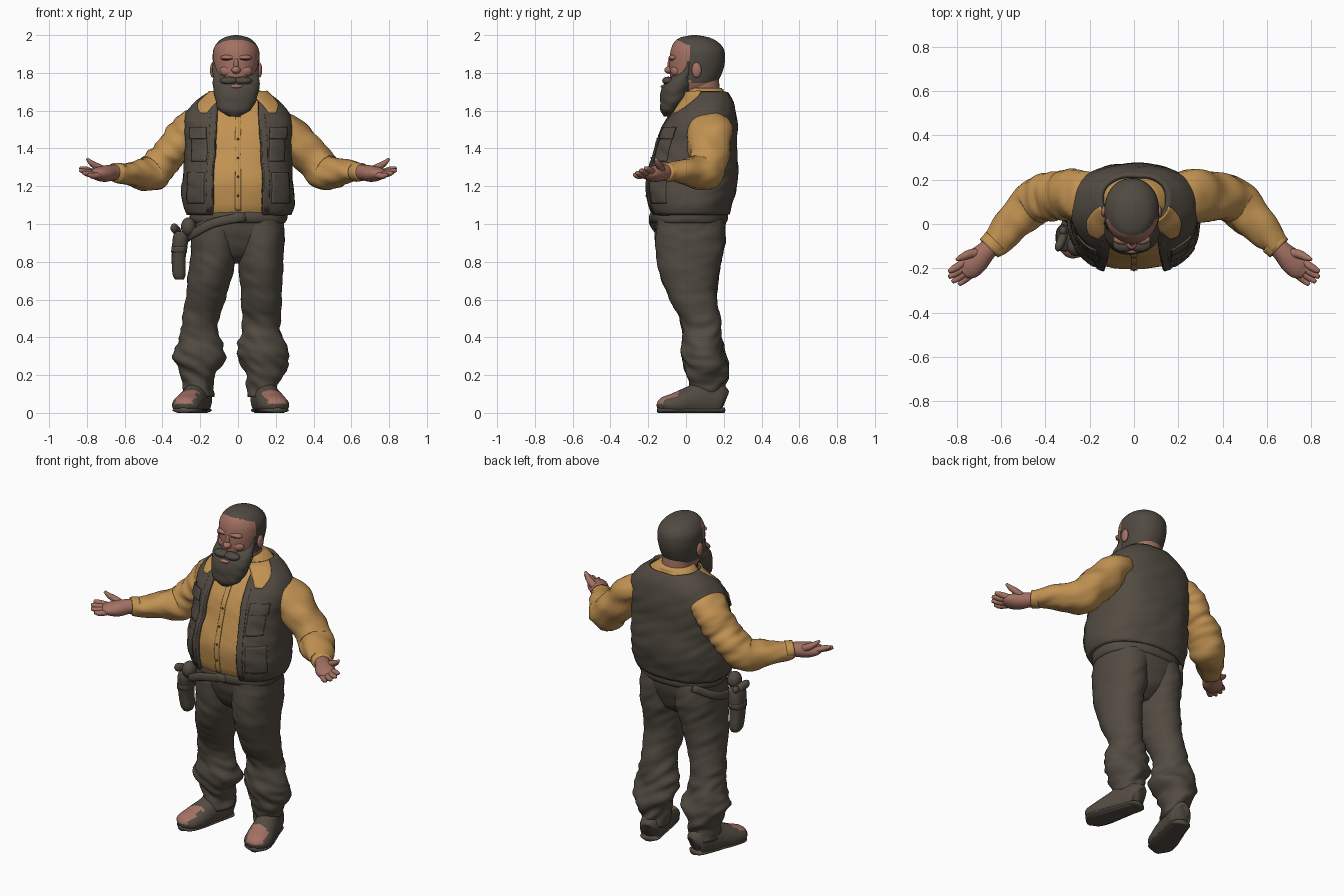
import bpy, bmesh, math
from mathutils import Vector, noise

cube = bpy.data.objects.get("Cube")
if cube:
    bpy.data.objects.remove(cube)


def material(name, rgb):
    m = bpy.data.materials.new(name)
    m.use_nodes = True
    m.diffuse_color = (*rgb, 1)
    m.node_tree.nodes["Principled BSDF"].inputs["Base Color"].default_value = (*rgb, 1)
    return m


DARK = material("dark brown cloth", (.085, .071, .054))
HAIR = material("dark hair", (.08, .068, .053))
SHIRT = material("ochre shirt", (.54, .29, .085))
SKIN = material("skin", (.37, .165, .125))
TAU = 2 * math.pi


def at(rows, k):
    """Smooth value of a keyed table at key k."""
    i = 0
    while i < len(rows) - 2 and rows[i + 1][0] < k:
        i += 1
    a, b, p, n = rows[i], rows[i + 1], rows[max(i - 1, 0)], rows[min(i + 2, len(rows) - 1)]
    h = b[0] - a[0]
    t = (k - a[0]) / h
    out = []
    for j in range(1, len(a)):
        m0 = (b[j] - p[j]) / (b[0] - p[0]) * h
        m1 = (n[j] - a[j]) / (n[0] - a[0]) * h
        d = b[j] - a[j]
        out.append(a[j] + t * (m0 + t * (3 * d - 2 * m0 - m1 + t * (m0 + m1 - 2 * d))))
    return out


def keys(lo, hi, n):
    return [lo + (hi - lo) * i / n for i in range(n + 1)]


def oval(a, rx, ry, n):
    f = lambda v: math.copysign(abs(v) ** (2 / n), v)
    return rx * f(math.sin(a)), -ry * f(math.cos(a))


def fold(p, amount):
    """Irregular cloth creases: a broad wave and a finer slanted one."""
    x, y, z = p
    broad = noise.noise(Vector((x * 5, y * 5, z * 8)))
    fine = noise.noise(Vector((x * 9, y * 9, z * 22 + x * 12)))
    return amount * (broad * .6 + fine * .5)


def skin_grid(name, rows, mats, closed=True, thick=0, rule=None):
    """Mesh from rows of points; closed rows are capped, open ones get thickness."""
    bm = bmesh.new()
    vs = [[bm.verts.new(p) for p in r] for r in rows]
    n = len(rows[0])
    for lo, hi in zip(vs, vs[1:]):
        for i in range(n if closed else n - 1):
            j = (i + 1) % n
            bm.faces.new((lo[i], lo[j], hi[j], hi[i]))
    if closed:
        bm.faces.new(vs[0])
        bm.faces.new(vs[-1])
        bmesh.ops.recalc_face_normals(bm, faces=bm.faces)
    for f in bm.faces:
        f.smooth = True
        if rule and rule(f.calc_center_median()):
            f.material_index = 1
    me = bpy.data.meshes.new(name)
    bm.to_mesh(me)
    bm.free()
    ob = bpy.data.objects.new(name, me)
    bpy.context.collection.objects.link(ob)
    for m in mats:
        me.materials.append(m)
    if thick:
        mod = ob.modifiers.new("thickness", "SOLIDIFY")
        mod.thickness, mod.offset = thick, 1


def body(name, table, *mats, n=2.1, folds=0, calm=9, steps=30, rule=None):
    """Upright form from rows of z, centre x, centre y, half width, half depth.
    Creases fade out above the calm height."""
    rows = []
    for z in keys(table[0][0], table[-1][0], steps):
        cx, cy, rx, ry = at(table, z)
        amount = folds * min(1, max(.25, 1 - (z - calm) * 4))
        ring = []
        for a in keys(0, TAU, 48)[:-1]:
            x, y = oval(a, rx, ry, n)
            k = 1 + fold((cx + x, cy + y, z), amount) / max(rx, .02)
            ring.append((cx + x * k, cy + y * k, z))
        rows.append(ring)
    skin_grid(name, rows, mats, rule=rule)


def tube(name, path, *mats, folds=0, steps=24, rule=None):
    """Swept form from points x, y, z, half width, half height."""
    table = [(i, *p) for i, p in enumerate(path)]
    rows = []
    for t in keys(0, len(path) - 1, steps):
        c = at(table, t)
        e, s = at(table, min(t + .05, len(path) - 1)), at(table, max(t - .05, 0))
        d = (Vector(e[:3]) - Vector(s[:3])).normalized()
        side = d.cross(Vector((0, 0, 1))).normalized()
        up = side.cross(d)
        ring = []
        for a in keys(0, TAU, 24)[:-1]:
            o = side * c[3] * math.cos(a) + up * c[4] * math.sin(a)
            p = Vector(c[:3]) + o
            p += o.normalized() * fold(p, folds)
            p.z = max(p.z, 0)
            ring.append(p)
        rows.append(ring)
    skin_grid(name, rows, mats, rule=rule)


def ball(name, loc, size, mat):
    bpy.ops.mesh.primitive_uv_sphere_add(segments=20, ring_count=12, location=loc)
    ob = bpy.context.object
    ob.name, ob.scale = name, size
    ob.data.materials.append(mat)
    bpy.ops.object.shade_smooth()


# Torso surface shared by shirt, vest, pockets and collar: z, x, y, half width, half depth
TORSO = [(1.04, 0, .02, .25, .185), (1.1, 0, .015, .27, .205), (1.2, 0, .022, .275, .226),
         (1.3, 0, .032, .267, .22), (1.4, 0, .047, .26, .205), (1.5, 0, .065, .265, .188),
         (1.57, 0, .085, .255, .163), (1.63, 0, .103, .215, .133), (1.68, 0, .11, .15, .1),
         (1.72, 0, .1, .1, .09)]
POWER = 2.4


def patch(name, z0, z1, a0, a1, off, thick, mat, cols=10, rws=14):
    """Plate lying on the torso; a0 and a1 give its edge angles at each height."""
    rows = []
    for z in keys(z0, z1, rws):
        _, cy, rx, ry = at(TORSO, z)
        row = []
        for a in keys(a0(z), a1(z), cols):
            x, y = oval(a, rx, ry, POWER)
            k = 1 + (off + fold((x, y + cy, z), .014)) / rx
            row.append((x * k, cy + y * k, z))
        rows.append(row)
    skin_grid(name, rows, [mat], closed=False, thick=thick)


def opening(z):
    w = .125 - .06 * max(0, z - 1.25)
    return math.asin(min(1, (w / at(TORSO, z)[2]) ** (POWER / 2)))


body("shirt_torso", TORSO, SHIRT, n=POWER, folds=.014, steps=40)
patch("vest", 1.055, 1.69, opening, lambda z: TAU - opening(z), .004, .018, DARK, 70, 40)
patch("shirt_placket", 1.07, 1.57, lambda z: -.03, lambda z: .03, .002, .005, SHIRT, 4, 30)


def sided(name, s, z0, z1, a0, a1, off, thick, mat):
    lo, hi = (a0, a1) if s > 0 else (lambda z: -a1(z), lambda z: -a0(z))
    patch(name, z0, z1, lo, hi, off, thick, mat)


for s, tag in ((1, "left"), (-1, "right")):
    # Vest trim, pockets and shirt collar
    sided(tag + "_vest_edge", s, 1.065, 1.58, opening, lambda z: opening(z) + .12, .018, .01, DARK)
    sided(tag + "_chest_pocket", s, 1.33, 1.48, lambda z: .55, lambda z: 1, .018, .01, DARK)
    sided(tag + "_pocket_flap", s, 1.45, 1.51, lambda z: .53, lambda z: 1.03, .026, .009, DARK)
    sided(tag + "_lower_pocket", s, 1.11, 1.27, lambda z: .58, lambda z: 1.1, .016, .01, DARK)
    sided(tag + "_collar_point", s, 1.585, 1.7, lambda z: .55 - 2 * (z - 1.585),
          lambda z: .72 + 6 * (z - 1.585), .028, .008, SHIRT)

    # Sleeve, hand and fingers
    def m(*p):
        return (p[0] * s, *p[1:])
    tube(tag + "_sleeve", [m(.2, .12, 1.55, .1, .06), m(.26, .13, 1.505, .115, .085),
         m(.33, .125, 1.42, .115, .095), m(.4, .12, 1.335, .105, .095), m(.465, .09, 1.27, .105, .09),
         m(.53, .02, 1.268, .09, .075), m(.595, -.05, 1.27, .072, .056), m(.65, -.105, 1.275, .056, .046)],
         SHIRT, folds=.028, steps=60)
    tube(tag + "_cuff", [m(.625, -.08, 1.273, .061, .05), m(.655, -.11, 1.276, .058, .048)], SHIRT, steps=4)
    tube(tag + "_palm", [m(.63, -.09, 1.275, .042, .038), m(.67, -.125, 1.272, .046, .042),
         m(.71, -.165, 1.266, .056, .043), m(.75, -.2, 1.267, .054, .032), m(.775, -.22, 1.272, .03, .016)], SKIN)
    for i, (bx, by, tx, ty, tz) in enumerate(((.775, -.18, .836, -.215, 1.296), (.768, -.2, .836, -.24, 1.284),
                                              (.755, -.215, .82, -.262, 1.272), (.738, -.226, .79, -.274, 1.262))):
        tube(f"{tag}_finger_{i + 1}", [m(bx - .03, by + .02, 1.266, .017, .018),
             m((bx + tx) / 2, (by + ty) / 2, tz - .008, .017, .016), m(tx, ty, tz, .009, .009)], SKIN, steps=10)
    tube(tag + "_thumb", [m(.69, -.13, 1.275, .022, .022), m(.74, -.135, 1.3, .02, .02),
         m(.775, -.15, 1.322, .016, .015), m(.8, -.16, 1.345, .007, .007)], SKIN, steps=12)

    # Trouser leg, wider stance on the right, bunched below the knee
    lean = 0 if s > 0 else 1
    leg = [(.085, .128, .11, .08, .09), (.15, .128, .112, .084, .094), (.21, .13, .112, .1, .112),
           (.27, .13, .104, .13, .118), (.34, .13, .092, .126, .108), (.47, .128, .075, .1, .102),
           (.6, .125, .04, .107, .124), (.72, .123, .02, .117, .152), (.85, .12, .02, .124, .18),
           (.95, .115, .022, .13, .188), (1.03, .11, .022, .128, .18)]
    drift = [(.085, .082), (.3, .072), (.47, .075), (.6, .05), (.8, .012), (1.03, 0)]
    body(tag + "_trouser_leg", [(z, s * (x + lean * at(drift, z)[0]), *r) for z, x, *r in leg],
         DARK, folds=.04, calm=.38, steps=70)

    # Shoe turned outward, with a bare leather panel on top of the toe
    def axis(y):
        return s * (.12 + lean * .07 + (.19 - y) * (.27 + lean * .03))
    shoe = [(.2, .06, .03, .045), (.175, .07, .06, .085), (.1, .07, .066, .11), (.03, .06, .073, .085),
            (-.05, .045, .08, .065), (-.115, .04, .07, .045), (-.147, .03, .024, .02)]
    tube(tag + "_shoe", [(axis(y), y, z, w, h) for y, z, w, h in shoe], DARK, SKIN, steps=60,
         rule=lambda c: c.y < -.035 and c.z > .048 and abs(c.x - axis(c.y)) < .05)
    tube(tag + "_sole", [(axis(y), y, .014, w - .002, .015) for y, z, w, h in shoe], DARK)

    # Face details
    ball(tag + "_ear", (-.01 + s * .124, .056, 1.815), (.014, .026, .04), SKIN)
    ball(tag + "_cheek", (-.01 + s * .045, -.05, 1.81), (.042, .032, .032), SKIN)
    ball(tag + "_brow_ridge", (-.01 + s * .042, -.068, 1.88), (.042, .024, .016), SKIN)
    ball(tag + "_eyebrow", (-.01 + s * .045, -.083, 1.874), (.028, .01, .005), HAIR)
    ball(tag + "_moustache", (-.01 + s * .036, -.094, 1.758), (.05, .032, .022), HAIR)

# Shirt buttons
for z in (1.15, 1.25, 1.35, 1.45):
    _, cy, rx, ry = at(TORSO, z)
    ball("shirt_button", (0, cy - ry - .009, z), (.006, .005, .006), DARK)

# Hips and belt
body("trouser_seat", [(.79, 0, .03, .06, .07), (.84, 0, .025, .17, .13), (.93, 0, .022, .238, .175),
     (1.0, 0, .022, .248, .188), (1.07, 0, .02, .25, .185)], DARK, n=2.3, folds=.012)
body("belt", [(1.005, 0, .02, .25, .19), (1.02, 0, .02, .258, .2), (1.055, 0, .02, .258, .2),
     (1.07, 0, .02, .25, .19)], DARK, n=2.3, folds=.01, steps=8)
ball("belt_buckle", (0, -.182, 1.035), (.035, .014, .026), DARK)

# Gun belt, holster and sidearm
tube("gun_belt", [(.04, -.182, 1.04, .012, .024), (-.13, -.18, 1.005, .012, .024), (-.235, -.125, .95, .014, .024),
     (-.27, -.03, .93, .014, .026), (-.26, .09, .96, .012, .024), (-.18, .19, 1.02, .012, .022)], DARK)
body("holster", [(.705, -.31, -.045, .022, .03), (.73, -.312, -.045, .034, .042), (.82, -.314, -.055, .037, .05),
     (.92, -.304, -.065, .042, .06), (.96, -.3, -.065, .036, .055)], DARK, n=2.6)
body("holster_band", [(.85, -.312, -.06, .042, .056), (.88, -.31, -.06, .042, .06)], DARK, n=2.6, steps=3)
tube("gun_grip", [(-.31, -.03, .93, .018, .03), (-.325, -.07, .965, .02, .026), (-.34, -.105, .98, .018, .024),
     (-.345, -.12, .985, .008, .012)], DARK)
ball("gun_hammer", (-.32, -.03, .965), (.018, .022, .022), DARK)
ball("belt_pouch", (-.262, -.1, .985), (.04, .045, .05), DARK)

# Neck, collar band, head, beard and nose
body("neck", [(1.64, -.005, .09, .095, .09), (1.7, -.007, .085, .09, .095), (1.8, -.01, .07, .095, .1)], SKIN)
body("collar_band", [(1.655, 0, .1, .13, .112), (1.69, 0, .097, .115, .108), (1.715, 0, .097, .102, .102)],
     SHIRT, folds=.006, steps=8)
body("head", [(1.69, -.01, .04, .075, .085), (1.75, -.01, .045, .106, .122), (1.82, -.01, .055, .118, .143),
     (1.88, -.01, .06, .124, .147), (1.93, -.01, .06, .118, .138), (1.97, -.01, .052, .09, .108),
     (1.99, -.01, .046, .056, .068), (2, -.01, .045, .012, .014)], SKIN, HAIR, steps=60,
     rule=lambda c: c.z > 1.745 and c.y > .02 - max(0, c.z - 1.945) * 2.2)
body("beard", [(1.57, -.018, -.1, .03, .018), (1.6, -.017, -.09, .082, .045), (1.64, -.014, -.075, .104, .062),
     (1.69, -.011, -.055, .118, .082), (1.74, -.01, -.035, .122, .082), (1.775, -.01, -.016, .122, .066),
     (1.8, -.01, .0, .123, .046), (1.86, -.01, .015, .125, .018)], HAIR, folds=.014, steps=40)
ball("nose", (-.01, -.088, 1.815), (.024, .027, .02), SKIN)
ball("nose_bridge", (-.01, -.078, 1.845), (.015, .02, .036), SKIN)
ball("lower_lip", (-.01, -.116, 1.728), (.034, .018, .011), SKIN)
